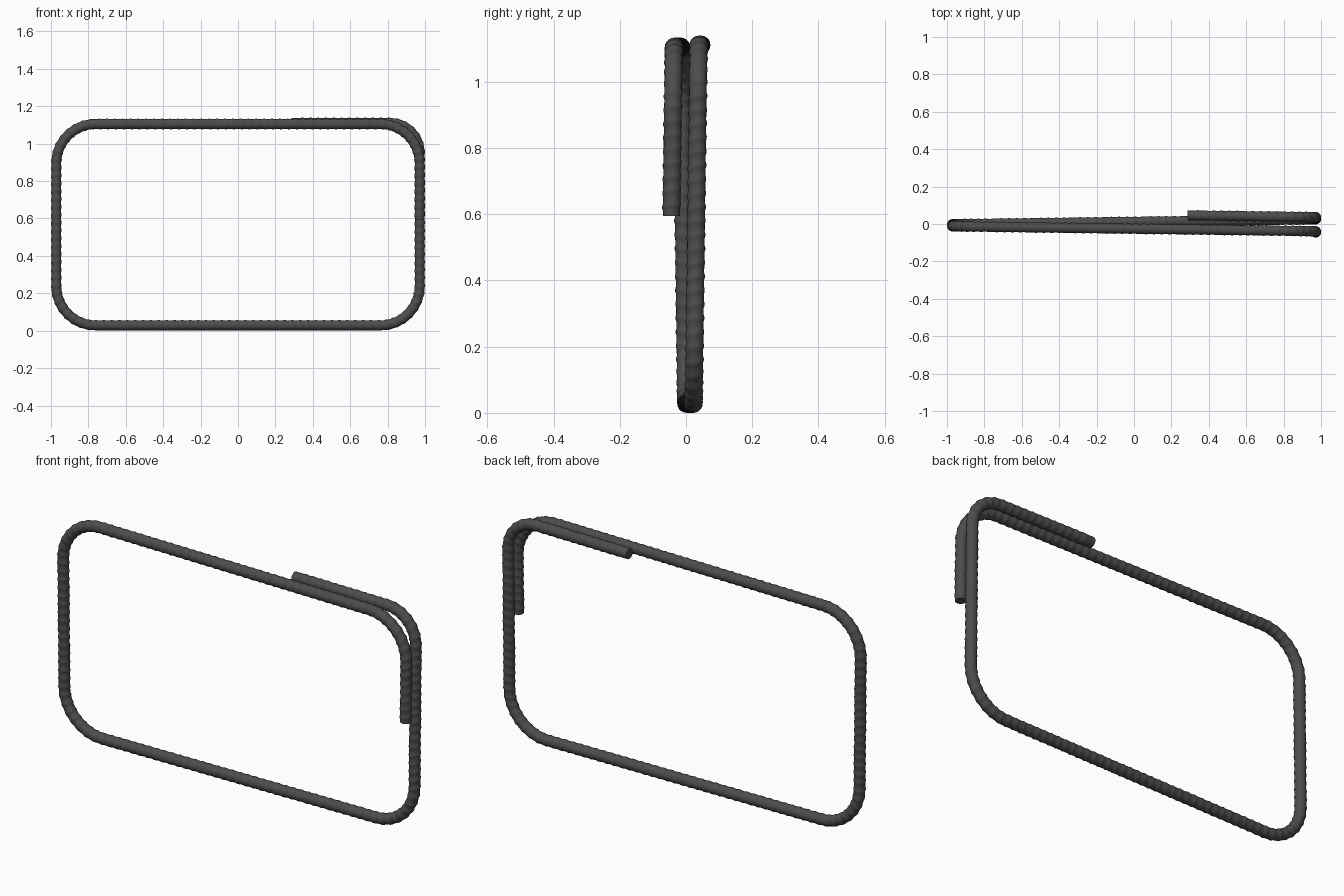
import bpy, bmesh, math
from mathutils import Vector

if "Cube" in bpy.data.objects:
    bpy.data.objects.remove(bpy.data.objects["Cube"])

CORE, RIB = 0.0262, 0.0285      # bar radius between ribs / on ribs
SIDES, PITCH, TILT = 20, 0.042, 0.006
Y0, Y1 = -0.044, 0.046          # the loop drifts steadily from front to back

# Bent path in the x-z plane: (straight length, following left-turn radius)
PIECES = [(0.30, 0.21), (1.523, 0.21), (0.6565, 0.21), (1.523, 0.21),
          (0.7125, 0.16), (0.5265, 0)]
LENGTH = sum(l + r * math.pi / 2 for l, r in PIECES)


def path(s):
    """Centre point and outward normal at distance s along the bar."""
    y = Y0 + (Y1 - Y0) * s / LENGTH
    p, ang = Vector((0.9715, 0.595)), math.pi / 2
    for i, (l, r) in enumerate(PIECES):
        t = Vector((math.cos(ang), math.sin(ang)))
        n = Vector((t.y, -t.x))
        if s <= l or i == len(PIECES) - 1:
            p = p + t * s
            break
        s -= l
        p = p + t * l
        centre = p - n * r
        turn = min(s / r, math.pi / 2)
        a = ang - math.pi / 2 + turn
        n = Vector((math.cos(a), math.sin(a)))
        p = centre + n * r
        if s < r * math.pi / 2:
            break
        s -= r * math.pi / 2
        ang += math.pi / 2
    return Vector((p.x, y, p.y)), Vector((n.x, 0, n.y))


# Ring stations: plain ends, with slanted ribs repeated between them
stations = [(0, CORE, 0)]
count = int((LENGTH - 0.03) / PITCH)
for i in range(count):
    s = 0.02 + i * PITCH
    stations += [(s, CORE, TILT), (s + 0.007, RIB, TILT),
                 (s + 0.014, RIB, TILT), (s + 0.021, CORE, TILT)]
stations.append((LENGTH, CORE, 0))

# Sweep the ribbed round section along the path
bm = bmesh.new()
rings = []
for s, rad, tilt in stations:
    ring = []
    for k in range(SIDES):
        a = 2 * math.pi * k / SIDES
        c, n = path(s + tilt * math.sin(a + 0.6))
        ring.append(bm.verts.new(c + (n * math.cos(a) + Vector((0, 1, 0)) * math.sin(a)) * rad))
    rings.append(ring)
for r0, r1 in zip(rings, rings[1:]):
    for k in range(SIDES):
        j = (k + 1) % SIDES
        bm.faces.new((r0[k], r0[j], r1[j], r1[k]))
bm.faces.new(rings[0])
bm.faces.new(rings[-1])
bmesh.ops.recalc_face_normals(bm, faces=bm.faces)

mesh = bpy.data.meshes.new("ribbed_bar_loop")
bm.to_mesh(mesh)
bm.free()
bar = bpy.data.objects.new("ribbed_bar_loop", mesh)
bpy.context.collection.objects.link(bar)
mat = bpy.data.materials.new("dark_steel")
mat.diffuse_color = (0.075, 0.073, 0.068, 1)
mat.use_nodes = True
mat.node_tree.nodes["Principled BSDF"].inputs["Base Color"].default_value = mat.diffuse_color
mesh.materials.append(mat)

bpy.context.view_layer.objects.active = bar
bar.select_set(True)
bpy.ops.object.shade_smooth_by_angle(angle=math.radians(40))
